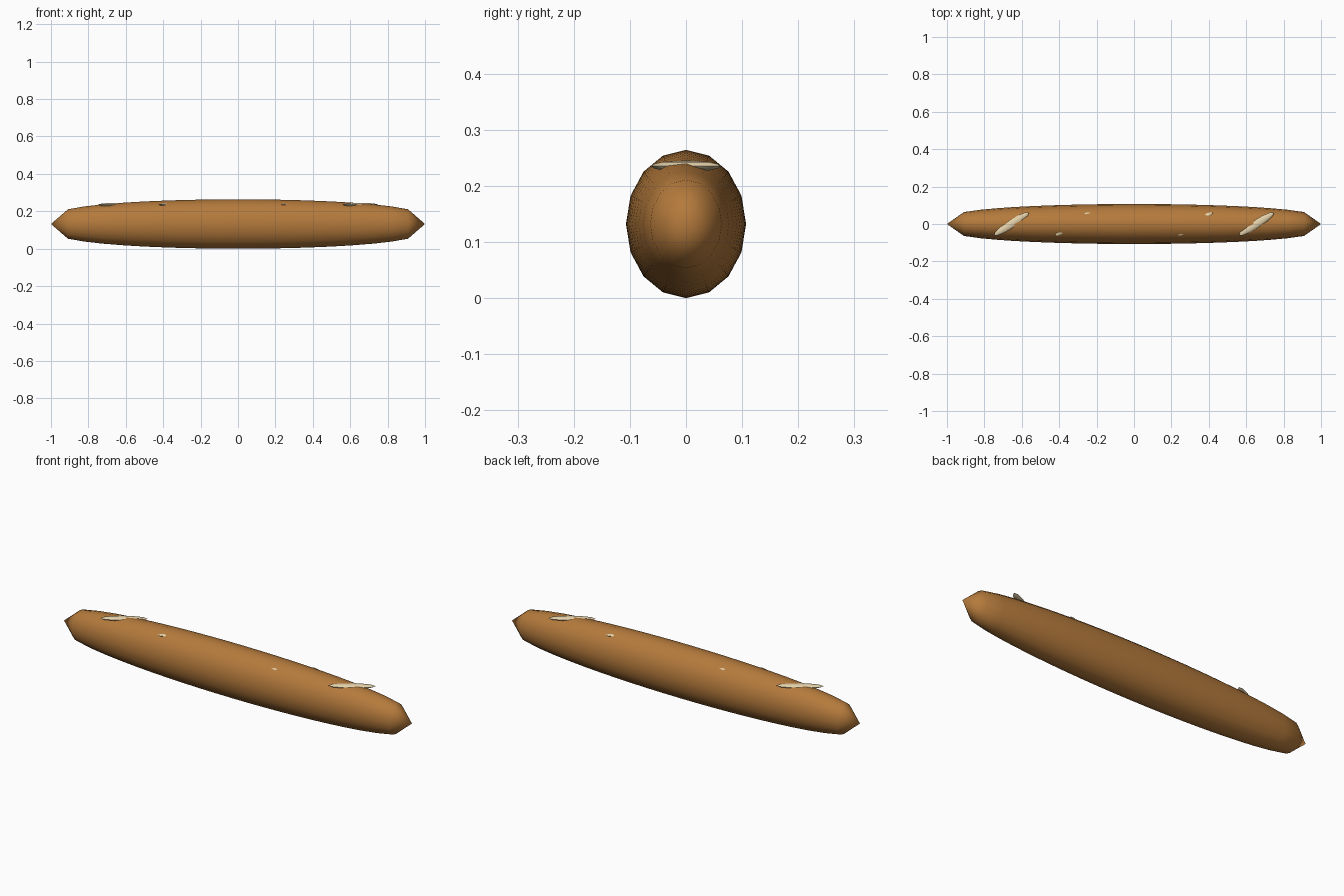
import bpy, bmesh, math
from mathutils import Matrix, Vector

if "Cube" in bpy.data.objects:
    bpy.data.objects.remove(bpy.data.objects["Cube"])


def material(name, rgb):
    m = bpy.data.materials.new(name)
    m.diffuse_color = (*rgb, 1)
    m.use_nodes = True
    m.node_tree.nodes["Principled BSDF"].inputs["Base Color"].default_value = m.diffuse_color
    return m


def add_object(name, bm, mat, angle):
    bmesh.ops.recalc_face_normals(bm, faces=bm.faces)
    mesh = bpy.data.meshes.new(name)
    bm.to_mesh(mesh)
    bm.free()
    mesh.materials.append(mat)
    ob = bpy.data.objects.new(name, mesh)
    bpy.context.collection.objects.link(ob)
    bpy.ops.object.select_all(action='DESELECT')
    ob.select_set(True)
    bpy.context.view_layer.objects.active = ob
    bpy.ops.object.shade_smooth_by_angle(angle=math.radians(angle))
    return ob


crust = material("golden_crust", (0.46, 0.195, 0.045))
cream = material("pale_crumb", (0.78, 0.64, 0.40))

RY, RZ, ZC = 0.107, 0.132, 0.132
SIDES, STEPS = 16, 22

# Loaf: oval rings swept along x, closed to a blunt point at each end
bm = bmesh.new()
rings = []
for i in range(1, STEPS):
    t = i / STEPS
    r = math.sin(math.pi * t) ** 0.265
    rings.append([bm.verts.new((2 * t - 1,
                                RY * r * math.cos(2 * math.pi * k / SIDES),
                                ZC + RZ * r * math.sin(2 * math.pi * k / SIDES)))
                  for k in range(SIDES)])
for a, b in zip(rings, rings[1:]):
    for k in range(SIDES):
        n = (k + 1) % SIDES
        bm.faces.new((a[k], a[n], b[n], b[k]))
for x, ring in ((-1, rings[0]), (1, rings[-1])):
    tip = bm.verts.new((x, 0, ZC))
    for k in range(SIDES):
        bm.faces.new((ring[k], ring[(k + 1) % SIDES], tip))
add_object("loaf", bm, crust, 60)

# Diagonal scores: flattened ellipsoids mostly sunk into the top
for i in range(5):
    bm = bmesh.new()
    bmesh.ops.create_uvsphere(bm, u_segments=12, v_segments=8, radius=1)
    bm.transform(Matrix.Translation(Vector(((i - 2) * 0.3275, 0, 0.235)))
                 @ Matrix.Rotation(math.radians(33), 4, 'Z')
                 @ Matrix.Diagonal((0.112, 0.022, 0.010, 1)))
    add_object(f"score_{i + 1}", bm, cream, 40)
